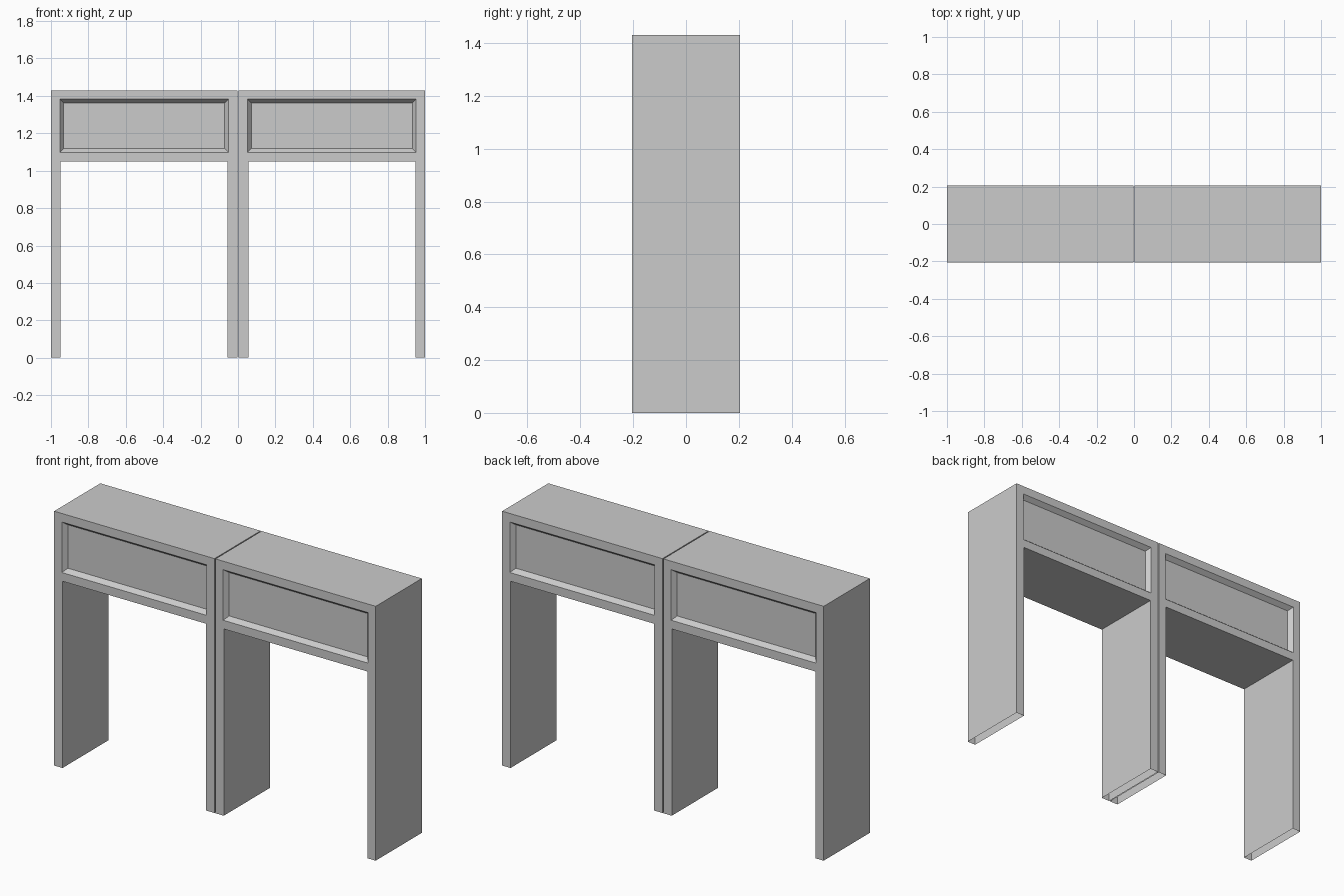
import bpy
import bmesh

cube = bpy.data.objects.get("Cube")
if cube:
    bpy.data.objects.remove(cube, do_unlink=True)

grey = bpy.data.materials.new("plain_grey")
grey.use_nodes = True
COLOUR = (0.6, 0.6, 0.6, 1)
grey.diffuse_color = COLOUR
grey.node_tree.nodes["Principled BSDF"].inputs["Base Color"].default_value = COLOUR

HEIGHT, SOFFIT, HALF_DEPTH = 1.43, 1.05, 0.205
LEG, GAP = 0.052, 0.003


def archway(name, x0, x1):
    """Hollow arch shell, open under the legs, with a sunken panel front and back."""
    bm = bmesh.new()
    a, b = x0 + LEG, x1 - LEG
    headers, rings = [], []
    for y in (-HALF_DEPTH, HALF_DEPTH):
        def v(x, z):
            return bm.verts.new((x, y, z))
        ring = [v(x0, 0), v(x0, SOFFIT), v(x0, HEIGHT), v(x1, HEIGHT),
                v(x1, SOFFIT), v(x1, 0), v(b, 0), v(b, SOFFIT), v(a, SOFFIT), v(a, 0)]
        # legs and header of this side
        bm.faces.new([ring[i] for i in (0, 9, 8, 1)])
        bm.faces.new([ring[i] for i in (6, 5, 4, 7)])
        headers.append(bm.faces.new([ring[i] for i in (1, 8, 7, 4, 3, 2)]))
        rings.append(ring)
    # walls, top and soffit joining both sides; the leg bottoms stay open
    front, back = rings
    for i in range(len(front)):
        j = (i + 1) % len(front)
        if front[i].co.z + front[j].co.z > 0:
            bm.faces.new((front[i], front[j], back[j], back[i]))
    bmesh.ops.recalc_face_normals(bm, faces=bm.faces[:])
    # flat frame, then sloping reveal into the sunken panel
    bmesh.ops.inset_individual(bm, faces=headers, thickness=0.048, use_even_offset=True)
    bmesh.ops.inset_individual(bm, faces=headers, thickness=0.02, depth=-0.025,
                               use_even_offset=True)
    mesh = bpy.data.meshes.new(name)
    bm.to_mesh(mesh)
    bm.free()
    mesh.materials.append(grey)
    bpy.context.collection.objects.link(bpy.data.objects.new(name, mesh))


archway("right_archway", -1, -GAP)
archway("left_archway", GAP, 1)
